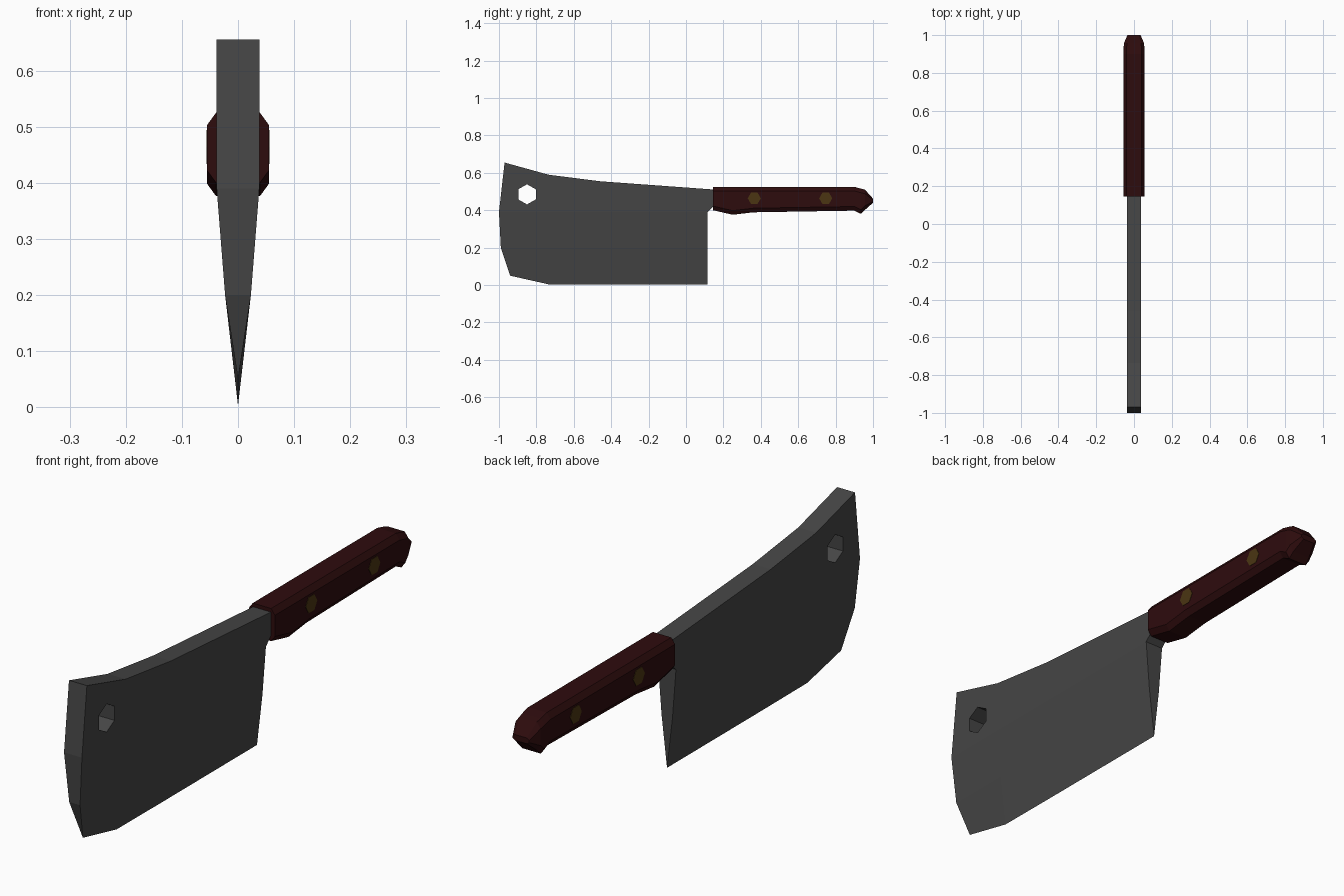
import bpy, bmesh, math
from mathutils import Vector

if "Cube" in bpy.data.objects:
    bpy.data.objects.remove(bpy.data.objects["Cube"])


def material(name, rgb):
    m = bpy.data.materials.new(name)
    m.use_nodes = True
    m.diffuse_color = (*rgb, 1)
    m.node_tree.nodes["Principled BSDF"].inputs["Base Color"].default_value = (*rgb, 1)
    return m


steel = material("dark steel", (0.06, 0.06, 0.06))
wood = material("dark red wood", (0.027, 0.0035, 0.004))
brass = material("dull brass", (0.07, 0.036, 0.006))


def make_object(name, bm, mat):
    bmesh.ops.recalc_face_normals(bm, faces=bm.faces)
    mesh = bpy.data.meshes.new(name)
    bm.to_mesh(mesh)
    bm.free()
    mesh.materials.append(mat)
    ob = bpy.data.objects.new(name, mesh)
    bpy.context.collection.objects.link(ob)
    return ob


def prism(bm, outline, half):
    """Extrude a (y, z) outline symmetrically along x."""
    face = bm.faces.new([bm.verts.new((-half, y, z)) for y, z in outline])
    out = bmesh.ops.extrude_face_region(bm, geom=[face])
    moved = [g for g in out["geom"] if isinstance(g, bmesh.types.BMVert)]
    bmesh.ops.translate(bm, verts=moved, vec=(2 * half, 0, 0))


def hexagon(y, z, r, turn):
    return [(y + r * math.cos(turn + i * math.pi / 3),
             z + r * math.sin(turn + i * math.pi / 3)) for i in range(6)]


# Blade: flat upper slab, tapering to a sharp cutting edge
SPINE = 0.038
SHOULDER = 0.39
outline = [(-0.97, 0.655), (-0.735, 0.59), (-0.46, 0.555), (0.16, 0.51),
           (0.16, 0.425), (0.145, 0.42), (0.115, SHOULDER), (0.115, 0.003),
           (-0.46, 0.003), (-0.735, 0.004), (-0.94, 0.05), (-0.99, 0.2),
           (-1.0, SHOULDER)]
bm = bmesh.new()
prism(bm, outline, SPINE)
cuts = [((0, 0, z), (0, 0, 1)) for z in (0.2, SHOULDER)]
cuts += [((0, y, 0), (0, 1, 0)) for y in (-0.735, -0.46)]
for point, normal in cuts:
    bmesh.ops.bisect_plane(bm, geom=bm.verts[:] + bm.edges[:] + bm.faces[:],
                           dist=1e-4, plane_co=point, plane_no=normal)
for v in bm.verts:
    if v.co.z < 0.1:
        v.co.x = 0
    elif v.co.z < SHOULDER - 0.01:
        v.co.x = math.copysign(0.023, v.co.x)
bmesh.ops.remove_doubles(bm, verts=bm.verts, dist=1e-4)
bmesh.ops.dissolve_degenerate(bm, edges=bm.edges, dist=1e-5)
blade = make_object("blade", bm, steel)

# Hanging hole near the front of the blade
bm = bmesh.new()
prism(bm, hexagon(-0.85, 0.485, 0.054, math.pi / 6), 0.1)
cutter = make_object("hole_cutter", bm, steel)
cutter.hide_render = True
cutter.hide_viewport = True
hole = blade.modifiers.new("hanging_hole", 'BOOLEAN')
hole.object = cutter
hole.operation = 'DIFFERENCE'
hole.solver = 'EXACT'

# Handle: chamfered sections lofted along y as (y, bottom, top, half width)
stations = [(0.145, 0.4, 0.525, 0.055), (0.25, 0.376, 0.525, 0.055),
            (0.36, 0.389, 0.525, 0.055), (0.9, 0.398, 0.525, 0.055),
            (0.935, 0.381, 0.516, 0.055), (0.957, 0.402, 0.51, 0.053),
            (1.0, 0.44, 0.462, 0.035)]
bm = bmesh.new()
rings = []
for y, low, high, half in stations:
    cx = min(0.016, half * 0.3)
    cz = min(0.022, (high - low) * 0.3)
    section = [(half, low + cz), (half, high - cz), (half - cx, high),
               (cx - half, high), (-half, high - cz), (-half, low + cz),
               (cx - half, low), (half - cx, low)]
    rings.append([bm.verts.new((x, y, z)) for x, z in section])
for a, b in zip(rings, rings[1:]):
    for i in range(8):
        j = (i + 1) % 8
        bm.faces.new((a[i], a[j], b[j], b[i]))
bm.faces.new(rings[0])
bm.faces.new(rings[-1])
make_object("handle", bm, wood)

# Rivets: hexagonal pins showing on both sides of the handle
for name, y in (("front_rivet", 0.365), ("rear_rivet", 0.747)):
    bm = bmesh.new()
    prism(bm, hexagon(y, 0.464, 0.035, 0), 0.0565)
    make_object(name, bm, brass)
